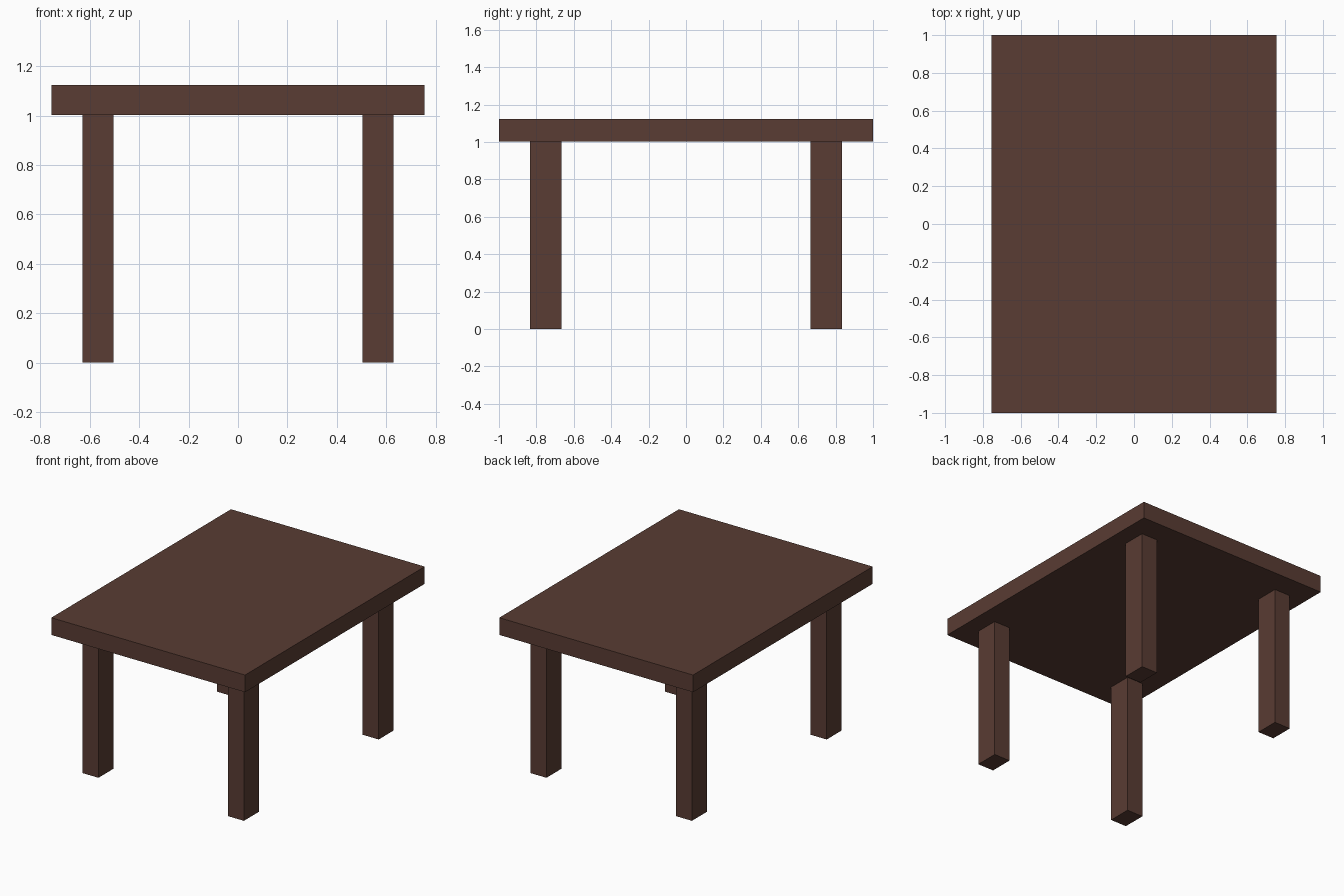
import bpy

if "Cube" in bpy.data.objects:
    bpy.data.objects.remove(bpy.data.objects["Cube"])

wood = bpy.data.materials.new("dark_wood")
wood.diffuse_color = (0.1, 0.045, 0.033, 1)
wood.use_nodes = True
wood.node_tree.nodes["Principled BSDF"].inputs["Base Color"].default_value = wood.diffuse_color


def box(name, center, size):
    bpy.ops.mesh.primitive_cube_add(size=1, location=center)
    obj = bpy.context.object
    obj.name = name
    obj.scale = size
    bpy.ops.object.transform_apply(location=False, rotation=False, scale=True)
    obj.data.materials.append(wood)
    return obj


LEG_HEIGHT = 1.003
TOP_THICKNESS = 0.121

# Table top
box("table_top", (0, 0, LEG_HEIGHT + TOP_THICKNESS / 2), (1.51, 2.0, TOP_THICKNESS))

# Four legs, set in from the corners
for side, sx in (("left", -1), ("right", 1)):
    for end, sy in (("front", -1), ("back", 1)):
        box(f"{end}_{side}_leg", (sx * 0.567, sy * 0.75, LEG_HEIGHT / 2),
            (0.126, 0.167, LEG_HEIGHT))
